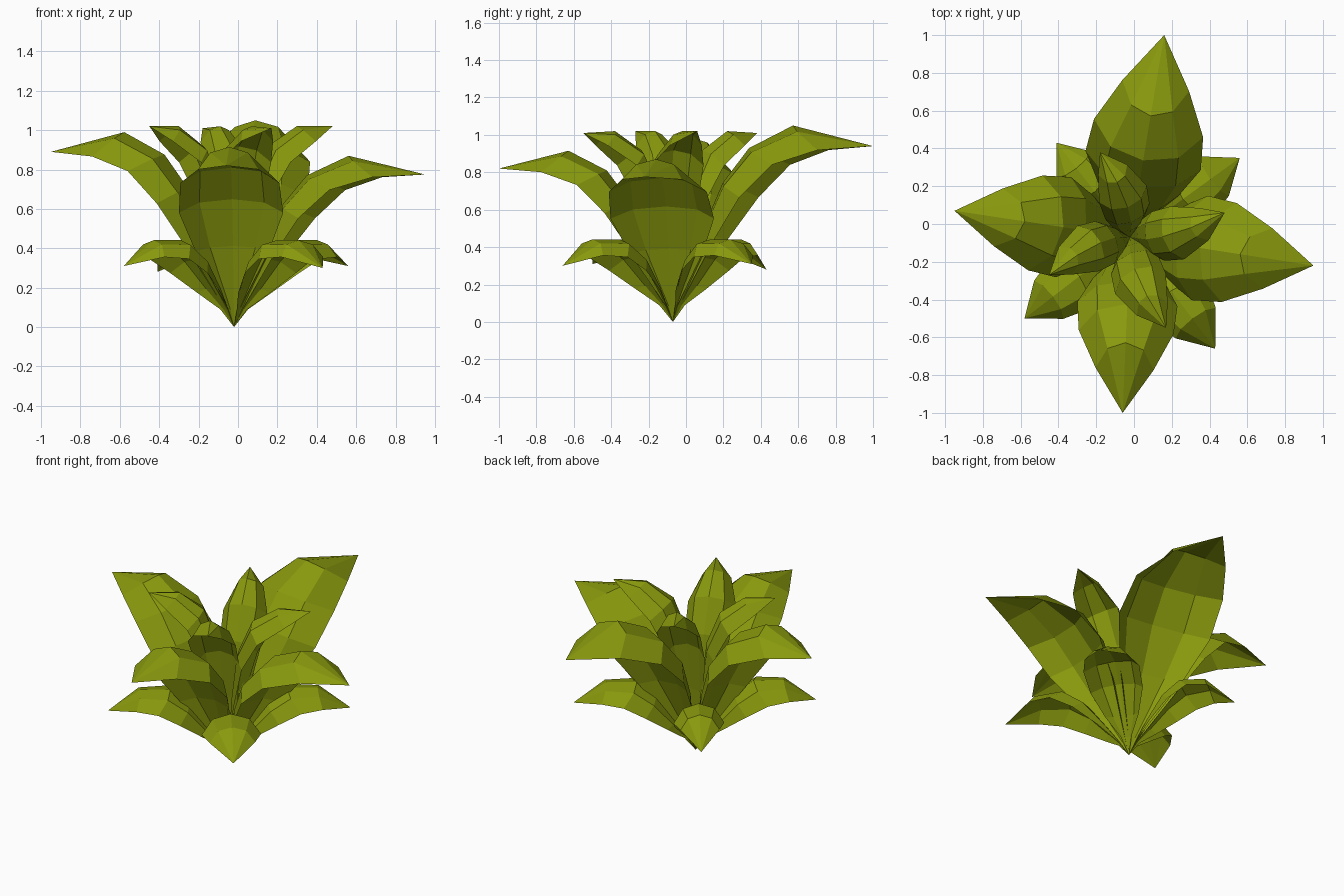
import bpy
from mathutils import Vector

if "Cube" in bpy.data.objects:
    bpy.data.objects.remove(bpy.data.objects["Cube"])

green = bpy.data.materials.new("leaf_green")
green.diffuse_color = (0.25, 0.32, 0.004, 1)
green.use_nodes = True
green.node_tree.nodes["Principled BSDF"].inputs["Base Color"].default_value = green.diffuse_color
BASE = Vector((-0.02, -0.07, 0.0))

# Leaf profiles, one row per station: midrib (r, z), edge (r, z), half width.
# r and width are fractions of the leaf length, z of its peak height.
OUTER = [(.03, .10, .045, .095, .03), (.14, .45, .24, .42, .20), (.25, .71, .38, .635, .285),
         (.38, .885, .54, .80, .27), (.60, 1.0, .75, .875, .165)]
INNER = [(.02, .10, .03, .10, .04), (.07, .40, .14, .37, .17), (.15, .70, .28, .64, .26),
         (.32, .90, .48, .82, .28), (.62, 1.0, .77, .925, .17)]
LOWER = [(.07, .20, .09, .20, .045), (.17, .44, .23, .39, .14), (.32, .78, .41, .61, .22),
         (.48, .98, .59, .77, .235), (.73, .98, .77, .79, .18)]


def leaf(name, profile, tip, peak, bow=0.0):
    """Ridged leaf with five points across, from the shared root to its tip."""
    tip = Vector(tip)
    out = Vector((tip.x - BASE.x, tip.y - BASE.y, 0))
    length = out.length
    out.normalize()
    side = Vector((out.y, -out.x, 0))
    up = Vector((0, 0, 1))
    verts = [BASE.copy()]
    for i, (mr, mz, er, ez, w) in enumerate(profile):
        shift = bow * (.1, .4, .8, 1, .8)[i]
        for across, drop in ((-1, 1), (-.62, .25), (0, 0), (.62, .25), (1, 1)):
            r = (mr + (er - mr) * drop) * length
            z = (mz + (ez - mz) * drop) * peak
            verts.append(BASE + out * r + side * (across * w * length + shift) + up * z)
    verts.append(tip)
    last = len(verts) - 1
    faces = [(0, 1 + k, 2 + k) for k in range(4)]
    for i in range(len(profile) - 1):
        a = 1 + 5 * i
        faces += [(a + k, a + 5 + k, a + 6 + k, a + 1 + k) for k in range(4)]
    faces += [(last - 5 + k, last, last - 4 + k) for k in range(4)]
    mesh = bpy.data.meshes.new(name)
    mesh.from_pydata(verts, [], faces)
    mesh.materials.append(green)
    bpy.context.collection.objects.link(bpy.data.objects.new(name, mesh))


# Four large spreading leaves
for i, (tip, peak) in enumerate([((.16, 1, .94), 1.05), ((.95, -.22, .775), .87),
                                 ((-.06, -1, .82), .915), ((-.95, .07, .89), .99)]):
    leaf(f"large_leaf_{i + 1}", OUTER, tip, peak)

# Four upright inner leaves, bowed slightly to one side
for i, tip in enumerate([(.48, .06, 1.02), (.17, -.55, 1.01),
                         (-.45, -.27, 1.02), (-.18, .38, 1.01)]):
    leaf(f"inner_leaf_{i + 1}", INNER, tip, 1.02, .04)

# Four short drooping leaves on the diagonals
for i, tip in enumerate([(.43, -.66, .30), (-.58, -.5, .31),
                         (.56, .35, .31), (-.41, .43, .28)]):
    leaf(f"lower_leaf_{i + 1}", LOWER, tip, .45)
